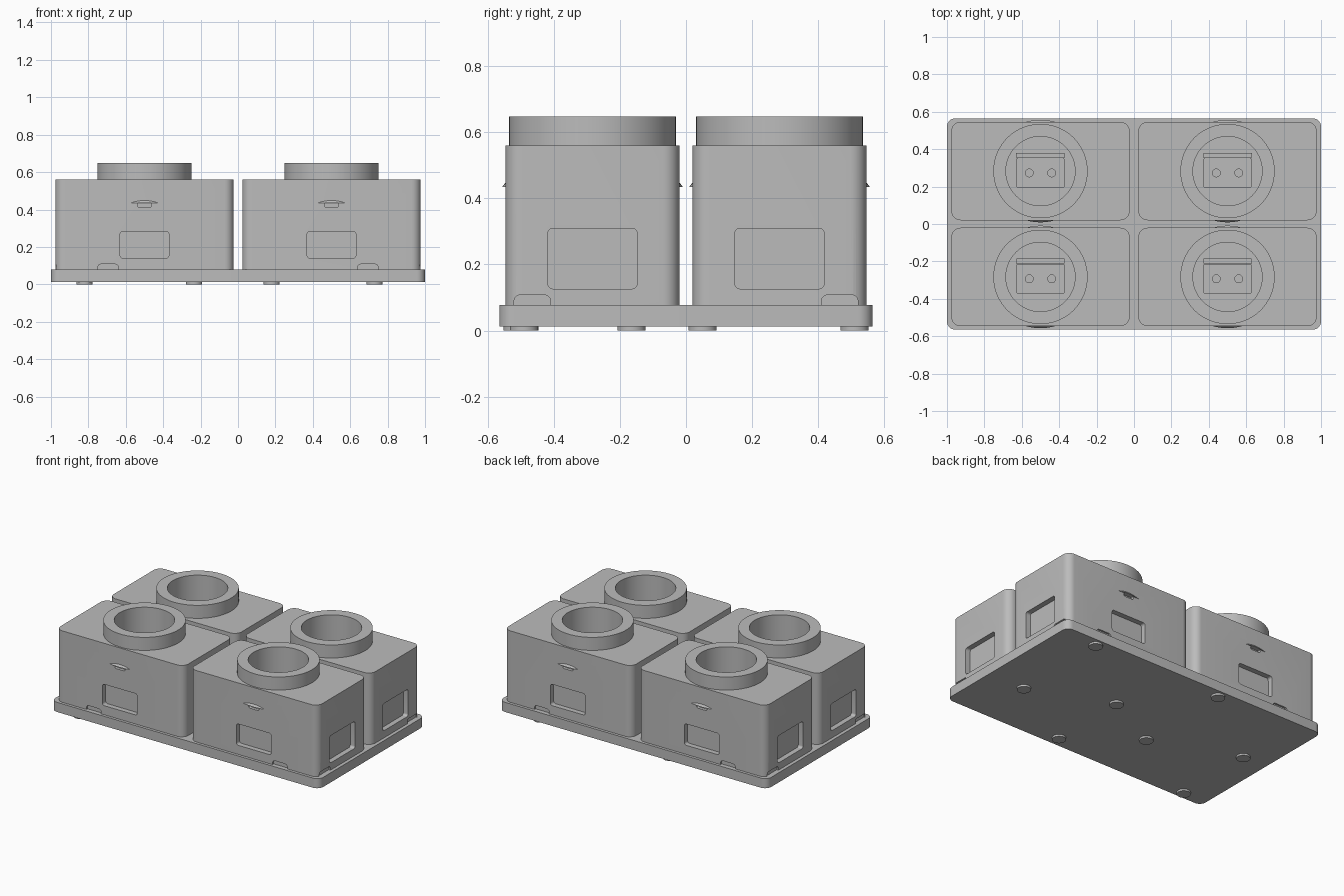
import bpy, bmesh
from math import pi, cos, sin, radians
from mathutils import Matrix, Vector

cube = bpy.data.objects.get("Cube")
if cube:
    bpy.data.objects.remove(cube, do_unlink=True)

grey = bpy.data.materials.new("plain_grey")
grey.use_nodes = True
GREY = (0.5, 0.5, 0.5, 1)
grey.diffuse_color = GREY
grey.node_tree.nodes["Principled BSDF"].inputs["Base Color"].default_value = GREY

# Housing half sizes, centre offsets and heights
HX, HY = 0.477, 0.263
CX, CY = 0.5, 0.283
Z_FOOT, Z_BASE, Z_TOP, Z_RING = 0.013, 0.078, 0.56, 0.648
Z_FLOOR, BORE = 0.12, 0.185


def move(x, y, z):
    return Matrix.Translation((x, y, z))


def extrude_outline(bm, pts, depth, mat):
    """Closed prism from a 2D outline, extruded along local z."""
    n = len(pts)
    low = [bm.verts.new(mat @ Vector((x, y, 0))) for x, y in pts]
    high = [bm.verts.new(mat @ Vector((x, y, depth))) for x, y in pts]
    bm.faces.new(low[::-1])
    bm.faces.new(high)
    for i in range(n):
        j = (i + 1) % n
        bm.faces.new((low[i], low[j], high[j], high[i]))


def rounded_rect(w, h, r, seg=8):
    pts = []
    for k, (sx, sy) in enumerate(((1, 1), (-1, 1), (-1, -1), (1, -1))):
        for i in range(seg + 1):
            a = (k + i / seg) * pi / 2
            pts.append((sx * (w / 2 - r) + r * cos(a), sy * (h / 2 - r) + r * sin(a)))
    return pts


def circle(r, n=64):
    return [(r * cos(2 * pi * i / n), r * sin(2 * pi * i / n)) for i in range(n)]


def lathe(bm, profile, n=96):
    """Closed ring from an (r, z) profile."""
    rings = [[bm.verts.new((r * x, r * y, z)) for r, z in profile] for x, y in circle(1, n)]
    m = len(profile)
    for i in range(n):
        a, b = rings[i], rings[(i + 1) % n]
        for k in range(m):
            q = (k + 1) % m
            bm.faces.new((a[k], b[k], b[q], a[q]))


def to_object(bm, name, loc=(0, 0, 0)):
    bmesh.ops.recalc_face_normals(bm, faces=bm.faces[:])
    mesh = bpy.data.meshes.new(name)
    bm.to_mesh(mesh)
    bm.free()
    mesh.materials.append(grey)
    obj = bpy.data.objects.new(name, mesh)
    obj.location = loc
    bpy.context.collection.objects.link(obj)
    return obj


def smooth(obj):
    bpy.ops.object.select_all(action='DESELECT')
    obj.select_set(True)
    bpy.context.view_layer.objects.active = obj
    bpy.ops.object.shade_smooth_by_angle(angle=radians(30))


def carve(obj, cutter):
    """Subtract the cutter, then discard it."""
    cutter.hide_render = True
    mod = obj.modifiers.new("carve", 'BOOLEAN')
    mod.object = cutter
    mod.operation = 'DIFFERENCE'
    mod.solver = 'EXACT'
    bpy.context.view_layer.update()
    graph = bpy.context.evaluated_depsgraph_get()
    mesh = bpy.data.meshes.new_from_object(obj.evaluated_get(graph))
    obj.modifiers.clear()
    obj.data = mesh
    bpy.data.objects.remove(cutter, do_unlink=True)


def side_cut(bm, turn, u, z, w, h, r, depth):
    """Rounded pocket in a wall; turn counts quarter turns from the front."""
    wall = HY if turn % 2 == 0 else HX
    mat = (Matrix.Rotation(turn * pi / 2, 4, 'Z') @ move(u, depth - wall, z)
           @ Matrix.Rotation(pi / 2, 4, 'X'))
    extrude_outline(bm, rounded_rect(w, h, r), depth + 0.01, mat)


# Base plate
bm = bmesh.new()
extrude_outline(bm, rounded_rect(2, 1.13, 0.045), Z_BASE - Z_FOOT, move(0, 0, Z_FOOT))
smooth(to_object(bm, "base_plate"))

# Round feet: a staggered pattern
for x, y in ((0.73, 0.51), (0.73, -0.165), (0.18, 0.05), (0.18, -0.49),
             (-0.235, 0.51), (-0.235, -0.165), (-0.82, 0.05), (-0.82, -0.51)):
    bm = bmesh.new()
    extrude_outline(bm, circle(0.043, 32), Z_FOOT, Matrix())
    smooth(to_object(bm, "foot", (x, y, 0)))

for sx in (-1, 1):
    for sy in (-1, 1):
        place = (sx * CX, sy * CY, 0)

        # Housing with rounded vertical corners
        bm = bmesh.new()
        extrude_outline(bm, rounded_rect(2 * HX, 2 * HY, 0.05), Z_TOP - Z_BASE, move(0, 0, Z_BASE))
        housing = to_object(bm, "housing", place)

        # Bore, windows, slots and lower notches
        bm = bmesh.new()
        extrude_outline(bm, circle(BORE, 96), 1, move(0, 0, Z_FLOOR))
        for turn in (0, 2):
            side_cut(bm, turn, 0, 0.211, 0.26, 0.144, 0.015, 0.035)
            side_cut(bm, turn, 0, 0.424, 0.075, 0.022, 0.009, 0.02)
        for turn in (1, 3):
            side_cut(bm, turn, 0, 0.218, 0.27, 0.183, 0.015, 0.035)
        side_cut(bm, 0 if sy < 0 else 2, -sx * sy * 0.195, 0.08, 0.11, 0.055, 0.018, 0.012)
        side_cut(bm, 1 if sx > 0 else 3, sx * sy * 0.182, 0.08, 0.11, 0.055, 0.018, 0.012)
        carve(housing, to_object(bm, "housing_cutter", place))
        smooth(housing)

        # Collar around the bore
        bm = bmesh.new()
        lathe(bm, ((BORE, Z_TOP), (0.252, Z_TOP), (0.252, Z_RING), (BORE, Z_RING)))
        smooth(to_object(bm, "collar", place))

        # Conical flange that breaks through the long walls as small lips
        bm = bmesh.new()
        lathe(bm, ((0.22, 0.434), (0.274, 0.434), (0.26, 0.452), (0.22, 0.452)), 160)
        smooth(to_object(bm, "lip_flange", place))

        # Socket block with two holes and a raised rear strip
        bm = bmesh.new()
        extrude_outline(bm, rounded_rect(0.26, 0.16, 0.012), 0.03, move(0, -0.01, Z_FLOOR))
        socket = to_object(bm, "socket_block", place)
        bm = bmesh.new()
        for x in (-0.06, 0.06):
            extrude_outline(bm, circle(0.021, 24), 0.1, move(x, -0.01, Z_FLOOR + 0.01))
        carve(socket, to_object(bm, "socket_cutter", place))
        smooth(socket)
        bm = bmesh.new()
        extrude_outline(bm, rounded_rect(0.26, 0.027, 0.004), 0.04, move(0, 0.084, Z_FLOOR))
        smooth(to_object(bm, "socket_strip", place))
